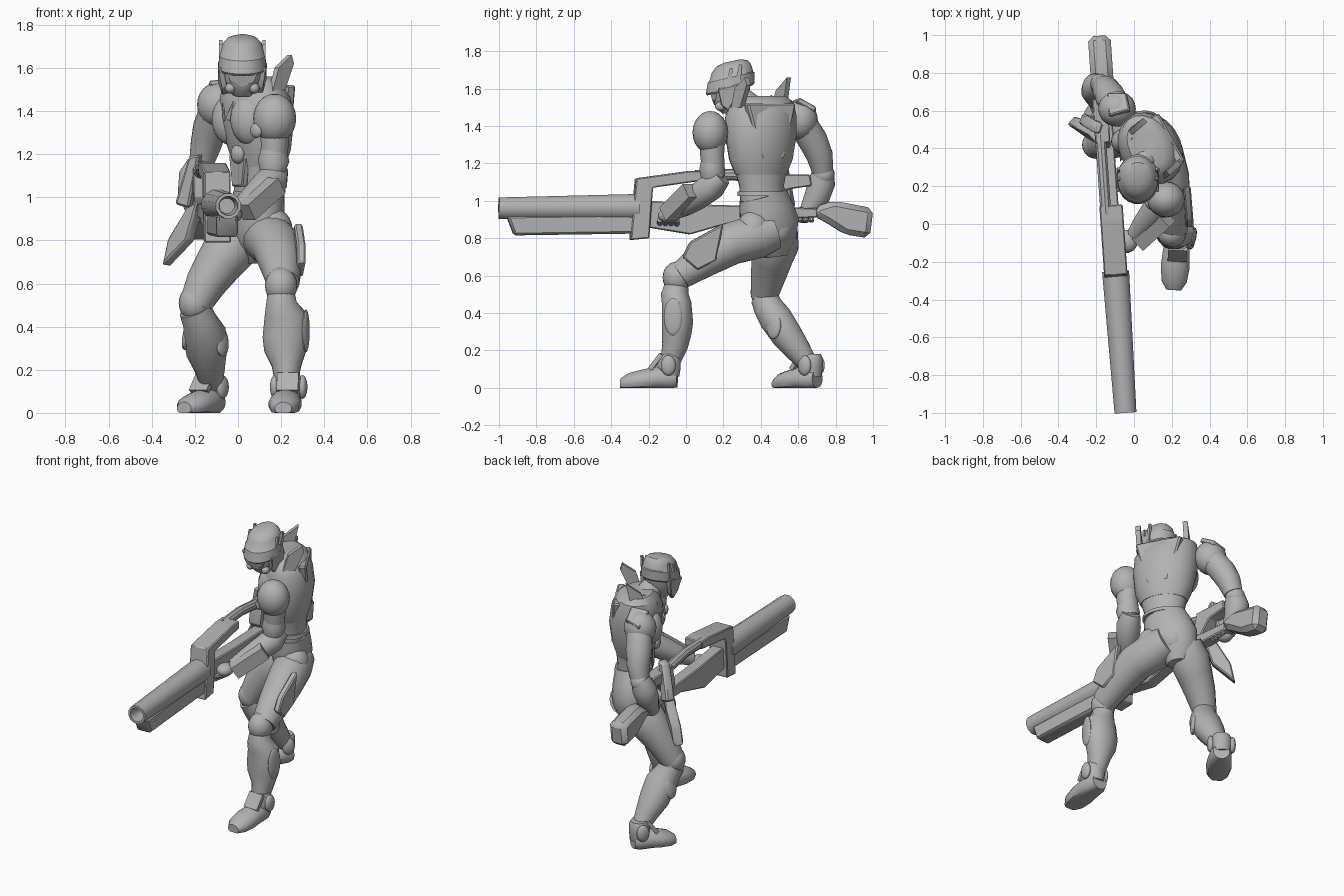
import bpy, bmesh, math
from mathutils import Vector, Matrix

cube = bpy.data.objects.get("Cube")
if cube:
    bpy.data.objects.remove(cube, do_unlink=True)

grey = bpy.data.materials.new("plain grey")
grey.use_nodes = True
colour = (.45, .45, .45, 1)
grey.diffuse_color = colour
grey.node_tree.nodes["Principled BSDF"].inputs["Base Color"].default_value = colour
parts = []


def finish(name, bm):
    """Turn a bmesh into a named grey object."""
    bmesh.ops.recalc_face_normals(bm, faces=bm.faces[:])
    mesh = bpy.data.meshes.new(name)
    bm.to_mesh(mesh)
    bm.free()
    mesh.materials.append(grey)
    obj = bpy.data.objects.new(name, mesh)
    bpy.context.collection.objects.link(obj)
    parts.append(obj)
    return obj


def tube(name, stations, wide=(1, 0, 0), sides=16, axis=None, floor=False):
    """Loft ellipses (x, y, z, half width, half depth) along a path."""
    bm = bmesh.new()
    centres = [Vector(s[:3]) for s in stations]
    rings = []
    for i, station in enumerate(stations):
        before, after = centres[max(i - 1, 0)], centres[min(i + 1, len(centres) - 1)]
        tangent = Vector(axis).normalized() if axis else (after - before).normalized()
        u = Vector(wide)
        u = (u - tangent * u.dot(tangent)).normalized()
        v = tangent.cross(u)
        a, b = station[3], station[-1]
        ring = []
        for k in range(sides):
            angle = math.tau * (k + .5) / sides
            p = centres[i] + u * a * math.cos(angle) + v * b * math.sin(angle)
            if floor:
                p.z = max(p.z, 0)
            ring.append(bm.verts.new(p))
        rings.append(ring)
    for low, high in zip(rings, rings[1:]):
        for k in range(sides):
            j = (k + 1) % sides
            bm.faces.new((low[k], low[j], high[j], high[k]))
    bm.faces.new(rings[0])
    bm.faces.new(rings[-1])
    return finish(name, bm)


def ball(name, centre, radii, up=(0, 0, 1)):
    """Ellipsoid whose third radius lies along the up direction."""
    bm = bmesh.new()
    turn = Vector(up).to_track_quat("Z", "Y").to_matrix().to_4x4()
    matrix = Matrix.Translation(centre) @ turn @ Matrix.Diagonal((*radii, 1))
    bmesh.ops.create_uvsphere(bm, u_segments=20, v_segments=12, radius=1, matrix=matrix)
    return finish(name, bm)


def slab(name, points, half, bevel=0):
    """Thicken a flat outline to both sides."""
    bm = bmesh.new()
    face = bm.faces.new([bm.verts.new(p) for p in points])
    face.normal_update()
    n = face.normal.copy()
    for v in bm.verts:
        v.co -= n * half
    grown = bmesh.ops.extrude_face_region(bm, geom=[face], use_keep_orig=True)["geom"]
    bmesh.ops.translate(bm, vec=n * half * 2,
                        verts=[g for g in grown if isinstance(g, bmesh.types.BMVert)])
    if bevel:
        bmesh.ops.recalc_face_normals(bm, faces=bm.faces[:])
        bmesh.ops.bevel(bm, geom=bm.edges[:], offset=bevel, segments=1, affect="EDGES")
    return finish(name, bm)


# Torso, twisted towards the right side
across = Vector((-.48, .87, 0))
facing = Vector((-.87, -.48, 0))
tube("pelvis", [(.06, .48, .7, .06, .05), (.06, .47, .78, .13, .1), (.08, .45, .87, .165, .125),
                (.09, .43, .95, .155, .12), (.1, .41, 1.03, .135, .11)], across, 20)
tube("waist", [(.1, .41, 1, .125, .1), (.1, .405, 1.08, .125, .1), (.1, .4, 1.2, .155, .115)], across, 20)
tube("belt", [(.1, .41, 1.025, .14, .115), (.1, .405, 1.05, .135, .112)], across, 20, (0, 0, 1))
tube("chest", [(.1, .4, 1.14, .145, .11), (.1, .4, 1.22, .18, .135), (.09, .4, 1.35, .2, .16),
               (.08, .4, 1.46, .2, .155), (.07, .41, 1.53, .175, .125), (.06, .41, 1.56, .13, .085)],
     across, 20, (0, 0, 1))
tube("neck", [(.06, .36, 1.48, .08, .08), (.03, .26, 1.58, .06, .06)])
core = Vector((.09, .4, 0))


def on_torso(side, height, out):
    return core + across * side + facing * out + Vector((0, 0, height))


slab("back_plate", [on_torso(s, z, o) for s, z, o in
                    ((-.07, 1.22, -.115), (.07, 1.22, -.115), (.15, 1.52, -.1), (-.15, 1.52, -.1))], .025, .01)
slab("abdomen_plate", [on_torso(s, z, .095) for s, z in
                       ((-.05, 1.05), (.05, 1.05), (.08, 1.2), (-.08, 1.2))], .015, .006)
ball("belly_disc", on_torso(-.03, 1.2, .12), (.045, .045, .03), facing)
for side, word in ((-1, "left"), (1, "right")):
    ball(word + "_breast_plate", on_torso(side * .09, 1.36, .085), (.095, .075, .12))
    slab(word + "_collar", [on_torso(side * .02, 1.36, .17), on_torso(side * .08, 1.5, .13),
                            on_torso(side * .1, 1.56, .05), on_torso(side * .06, 1.52, .11)], .012)
    ball(word + "_buttock", on_torso(side * .07, .85, -.045), (.09, .09, .1))

# Tall shoulder fins
slab("left_back_fin", [(.15, .25, 1.49), (.21, .3, 1.5), (.25, .335, 1.62), (.24, .325, 1.66), (.18, .27, 1.6)], .015)
slab("right_back_fin", [(-.04, .47, 1.5), (.03, .53, 1.5), (.06, .55, 1.66), (-.01, .49, 1.59)], .015)

# Head and helmet, tipped forward
tilt = (0, -.22, 1)
tube("face", [(.02, .245, 1.475, .045, .05), (.02, .24, 1.51, .075, .08), (.02, .24, 1.56, .095, .105),
              (.02, .24, 1.62, .095, .11)], axis=tilt)
tube("helmet", [(.02, .235, 1.59, .107, .125), (.02, .236, 1.6, .113, .135), (.02, .242, 1.66, .108, .13),
                (.02, .242, 1.665, .103, .122), (.02, .243, 1.71, .092, .108), (.02, .244, 1.735, .07, .085),
                (.02, .245, 1.747, .035, .045)], sides=20, axis=tilt)
slab("visor", [(-.05, .145, 1.58), (.09, .145, 1.58), (.075, .155, 1.54), (.02, .165, 1.515), (-.035, .155, 1.54)], .015)
for side in (-1, 1):
    word = "left" if side > 0 else "right"
    x = .02 + side * .1
    slab(word + "_cheek_guard", [(x, .17, 1.6), (x, .3, 1.63), (x, .29, 1.53), (x - side * .02, .24, 1.475),
                                 (x - side * .02, .19, 1.51)], .014, .005)
    ball(word + "_breather", (.02 + side * .055, .185, 1.505), (.025, .03, .025))
    for y, top in ((.21, 1.71), (.26, 1.73)):
        slab(word + "_crest", [(x, y, 1.61), (x, y + .03, 1.61), (x, y + .04, top), (x, y + .025, top)], .007)


def leg(word, thigh, knee, shin, ankle, heel, toe):
    """Thigh, knee, shin, ankle guard and boot."""
    tube(word + "_thigh", thigh)
    ball(word + "_knee", knee, (.075, .075, .085))
    tube(word + "_shin", shin)
    ankle, heel, toe = Vector(ankle), Vector(heel), Vector(toe)
    ahead = (toe - heel).normalized()
    sideways = Vector((-ahead.y, ahead.x, 0))
    path = [(-.01, .05, .05, .05), (.1, .05, .065, .065), (.35, .05, .073, .065), (.6, .04, .078, .06),
            (.85, .03, .068, .05), (1, .02, .04, .03)]
    tube(word + "_boot", [(*(heel.lerp(toe, t) + Vector((0, 0, z))), a, b) for t, z, a, b in path],
         sideways, axis=ahead, floor=True)
    tube(word + "_ankle_cuff", [(*(ankle + Vector((0, 0, d))), r, r) for d, r in
                                ((-.07, .055), (-.02, .063), (.03, .062), (.05, .052))])
    for s in (-1, 1):
        ball(word + "_ankle_guard", ankle + sideways * s * .065 + Vector((0, 0, -.01)),
             (.04, .055, .022), sideways)
    slab(word + "_instep_plate", [ankle + ahead * f + sideways * w + Vector((0, 0, d)) for f, w, d in
                                  ((.04, -.05, .05), (.04, .05, .05), (.1, .05, -.03), (.1, -.05, -.03))], .012)


leg("left",
    [(.12, .47, .84, .1, .1), (.14, .38, .81, .12), (.18, .24, .77, .115), (.2, .1, .69, .1), (.21, -.03, .6, .075)],
    (.2, -.05, .59),
    [(.2, -.05, .55, .065), (.2, -.06, .5, .075), (.22, -.05, .45, .1, .08), (.22, -.045, .35, .108, .085),
     (.22, -.05, .29, .1, .08), (.225, -.06, .22, .07, .07), (.225, -.09, .12, .05)],
    (.235, -.09, .13), (.23, -.05, 0), (.21, -.35, 0))
leg("right",
    [(.02, .5, .85, .1), (-.03, .48, .77, .125), (-.09, .46, .69, .11), (-.15, .44, .6, .095), (-.2, .42, .5, .075)],
    (-.2, .42, .51),
    [(-.2, .42, .48, .075), (-.18, .44, .43, .08), (-.155, .48, .37, .1, .09), (-.145, .54, .28, .095, .085),
     (-.13, .6, .2, .07), (-.12, .66, .12, .05)],
    (-.125, .67, .13), (-.1, .7, 0), (-.25, .48, 0))

# Leg armour
ball("left_shin_inset", (.315, -.07, .38), (.05, .1, .015), (1, -.2, 0))
ball("right_shin_inset", (-.075, .47, .33), (.045, .07, .02), (.8, -.6, .1))
ball("right_outer_shin_inset", (-.235, .5, .36), (.045, .07, .02), (-.9, .2, .2))
slab("left_thigh_plate", [(.28, .2, .88), (.295, .02, .78), (.295, -.02, .7), (.28, .06, .63), (.28, .16, .68)], .02, .008)
slab("hip_blade", [(-.17, .44, .98), (-.22, .5, .95), (-.31, .54, .8), (-.335, .55, .68), (-.22, .47, .8)], .03, .008)

# Arms
ball("left_shoulder_pad", (.17, .13, 1.365), (.1, .095, .115))
tube("left_upper_arm", [(.17, .14, 1.34, .07), (.17, .14, 1.24, .065), (.16, .15, 1.13, .06)])
tube("left_elbow_cuff", [(.16, .14, 1.12, .06), (.165, .14, 1.17, .075, .07), (.165, .14, 1.22, .06)])
ball("left_shoulder_disc", (.085, .1, 1.31), (.035, .035, .02), (-.7, -.7, 0))
tube("left_forearm", [(.18, .19, 1.13, .055), (.16, .14, 1.08, .075), (.1, .06, 1.02, .07),
                      (.04, -.01, .97, .055), (0, -.06, .94, .04)])
tube("forearm_device", [(.175, .03, 1.055, .06), (.035, -.095, .93, .06)], (1, -1, 0), 4)
ball("left_hand", (-.03, -.09, .92), (.05, .06, .04))
ball("right_shoulder_pad", (-.09, .61, 1.43), (.1, .095, .105))
slab("right_shoulder_plate", [(-.13, .57, 1.53), (-.02, .6, 1.54), (-.04, .69, 1.49), (-.14, .69, 1.46)], .015, .006)
tube("right_upper_arm", [(-.1, .63, 1.4, .08), (-.13, .68, 1.32, .08), (-.15, .715, 1.24, .072), (-.17, .73, 1.16, .058)])
ball("right_elbow", (-.18, .735, 1.14), (.06, .06, .06))
tube("right_forearm", [(-.18, .735, 1.16, .055), (-.2, .725, 1.1, .075), (-.21, .7, 1.02, .07), (-.2, .64, .93, .04)])
slab("forearm_blade", [(-.17, .5, 1.2), (-.22, .52, 1.19), (-.285, .56, .97), (-.22, .54, .95)], .03, .01)
ball("right_hand", (-.19, .63, .925), (.045, .055, .045))
for i in range(4):
    y = .58 + i * .03
    tube("right_finger", [(-.2, y, .95, .016), (-.15, y, .93, .016), (-.13, y, .89, .014)], (0, 1, 0), 8)
    y = -.14 + i * .03
    tube("left_finger", [(-.03, y, .9, .016), (-.09, y, .87, .016), (-.14, y, .89, .013)], (0, 1, 0), 8)


# Long gun, slanting across the body
def gun_x(y):
    return -.115 - .07 * y


def gun_slab(name, outline, half, shift=0, bevel=.006):
    return slab(name, [(gun_x(y) + shift, y, z) for y, z in outline], half, bevel)


along = (-.07, 1, 0)
tube("upper_barrel", [(gun_x(y), y, z, r) for y, z, r in
                      ((-.9, .96, .036), (-1, .96, .045), (-1, .96, .06), (-.25, .965, .074))], sides=12, axis=along)
gun_slab("lower_barrel", [(-.96, .92), (-.92, .815), (-.25, .825), (-.25, .93)], .05, 0, .012)
gun_slab("barrel_frame", [(-.3, .79), (-.27, 1.12), (.02, 1.16), (.1, 1.16), (.1, 1.11), (-.18, 1.07),
                          (-.2, .8)], .062)
gun_slab("receiver", [(-.22, .86), (-.2, 1), (.1, .98), (.45, .97), (.7, .96), (.7, .91), (.3, .9), (.02, .82)], .04)
tube("top_rail", [(gun_x(y) - .03, y, z, .03) for y, z in ((.05, 1.135), (.25, 1.14), (.48, 1.11))], sides=10)
gun_slab("rear_block", [(.43, 1.14), (.66, 1.14), (.67, 1.08), (.54, 1.06), (.45, .95), (.4, 1)], .04, -.02)
gun_slab("stock", [(.68, .92), (.69, .97), (.79, 1), (1, .96), (.98, .8), (.85, .82), (.74, .89)], .06, 0, .028)

# Smooth the round parts, keep hard edges
bpy.ops.object.select_all(action="DESELECT")
for part in parts:
    part.select_set(True)
bpy.context.view_layer.objects.active = parts[0]
bpy.ops.object.shade_smooth_by_angle(angle=math.radians(35))
